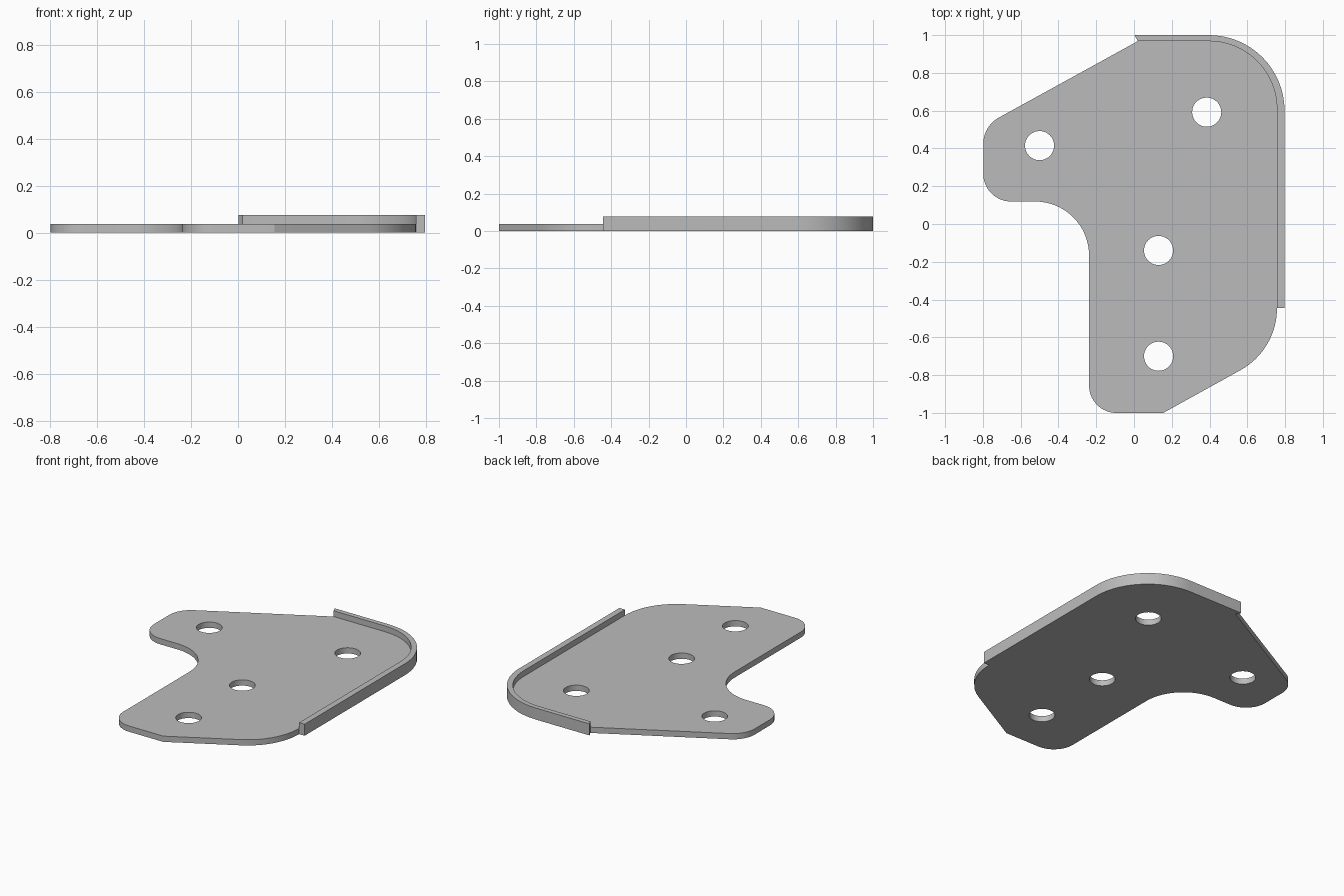
import bpy
import bmesh
import math
from mathutils import Vector

cube = bpy.data.objects.get("Cube")
if cube:
    bpy.data.objects.remove(cube, do_unlink=True)

PLATE_H, RIM_H = 0.038, 0.076
steel = bpy.data.materials.new("grey steel")
steel.use_nodes = True
GREY = (0.5, 0.5, 0.5, 1)
steel.diffuse_color = GREY
steel.node_tree.nodes["Principled BSDF"].inputs["Base Color"].default_value = GREY


def rounded(corners, steps=16):
    """Round each (x, y, radius) corner of a closed outline."""
    out = []
    for i, (x, y, r) in enumerate(corners):
        p = Vector((x, y))
        if r == 0:
            out.append(p)
            continue
        a = (Vector(corners[i - 1][:2]) - p).normalized()
        b = (Vector(corners[(i + 1) % len(corners)][:2]) - p).normalized()
        half = a.angle(b) / 2
        centre = p + (a + b).normalized() * r / math.sin(half)
        start = p + a * r / math.tan(half) - centre
        end = p + b * r / math.tan(half) - centre
        sweep = math.pi - 2 * half
        for k in range(steps + 1):
            t = sweep * k / steps
            out.append(centre + (start * math.sin(sweep - t) + end * math.sin(t)) / math.sin(sweep))
    return out


def prism(name, outline, z0, z1):
    """Extrude a flat outline into a solid."""
    bm = bmesh.new()
    face = bm.faces.new([bm.verts.new((p.x, p.y, z0)) for p in outline])
    ext = bmesh.ops.extrude_face_region(bm, geom=[face])["geom"]
    bmesh.ops.translate(bm, vec=(0, 0, z1 - z0),
                        verts=[v for v in ext if isinstance(v, bmesh.types.BMVert)])
    bmesh.ops.recalc_face_normals(bm, faces=bm.faces)
    mesh = bpy.data.meshes.new(name)
    bm.to_mesh(mesh)
    bm.free()
    mesh.materials.append(steel)
    obj = bpy.data.objects.new(name, mesh)
    bpy.context.collection.objects.link(obj)
    return obj


def combine(target, other, operation):
    """Apply a boolean and remove the helper."""
    mod = target.modifiers.new("boolean", "BOOLEAN")
    mod.operation, mod.object, mod.solver = operation, other, "EXACT"
    bpy.ops.object.select_all(action="DESELECT")
    bpy.context.view_layer.objects.active = target
    target.select_set(True)
    bpy.ops.object.modifier_apply(modifier=mod.name)
    bpy.data.objects.remove(other, do_unlink=True)


# Flat plate
plate = prism("bracket_plate", rounded([
    (0.02, 0.968, 0), (-0.798, 0.518, 0.16), (-0.798, 0.119, 0.147),
    (-0.238, 0.119, 0.285), (-0.238, -1, 0.145), (0.155, -1, 0),
    (0.757, -0.667, 0.375), (0.757, 0.968, 0.36)]), 0, PLATE_H)

# Raised rim around the back left corner
outer = rounded([(0.003, 1, 0), (0.797, 1, 0.4), (0.797, -0.445, 0)])
inner = rounded([(0.02, 0.968, 0), (0.757, 0.968, 0.36), (0.757, -0.445, 0)])
rim = prism("rim", outer + inner[::-1], 0, RIM_H)
combine(plate, rim, "UNION")

# Bolt holes
for x, y in [(-0.5, 0.415), (0.385, 0.592), (0.13, -0.14), (0.13, -0.7)]:
    circle = [Vector((x + 0.077 * math.cos(a), y + 0.077 * math.sin(a)))
              for a in (math.tau * k / 48 for k in range(48))]
    combine(plate, prism("hole_cutter", circle, -0.1, 0.2), "DIFFERENCE")

bpy.ops.object.shade_smooth_by_angle(angle=math.radians(20))
